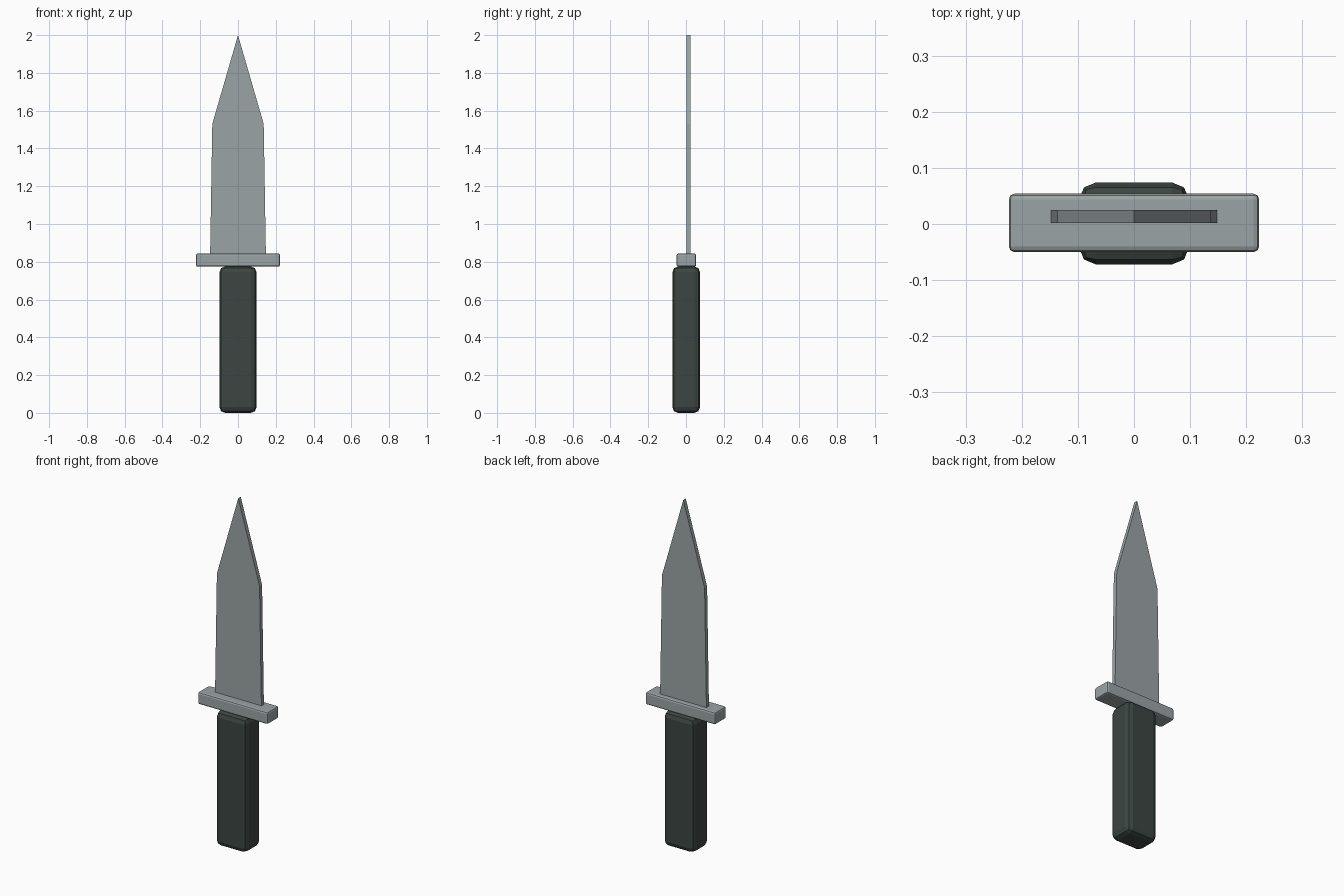
import bpy
import bmesh
from mathutils import Vector

cube = bpy.data.objects.get("Cube")
if cube:
    bpy.data.objects.remove(cube, do_unlink=True)


def material(name, colour):
    mat = bpy.data.materials.new(name)
    mat.use_nodes = True
    mat.diffuse_color = colour
    mat.node_tree.nodes["Principled BSDF"].inputs["Base Color"].default_value = colour
    return mat


def add_object(name, bm, mat):
    bmesh.ops.recalc_face_normals(bm, faces=bm.faces)
    mesh = bpy.data.meshes.new(name)
    bm.to_mesh(mesh)
    bm.free()
    mesh.materials.append(mat)
    obj = bpy.data.objects.new(name, mesh)
    bpy.context.collection.objects.link(obj)
    return obj


def rounded_box(name, size, centre, bevel, mat):
    bm = bmesh.new()
    bmesh.ops.create_cube(bm, size=1)
    bmesh.ops.scale(bm, vec=size, verts=bm.verts)
    bmesh.ops.translate(bm, vec=centre, verts=bm.verts)
    obj = add_object(name, bm, mat)
    mod = obj.modifiers.new("Rounded edges", "BEVEL")
    mod.width = bevel
    mod.segments = 2
    return obj


steel = material("steel grey", (0.33, 0.37, 0.38, 1))
grip = material("dark green grip", (0.045, 0.06, 0.053, 1))

# Grip and crossguard
rounded_box("handle", (0.196, 0.146, 0.775), (0, 0.001, 0.3875), 0.03, grip)
rounded_box("guard", (0.446, 0.104, 0.07), (0, 0.002, 0.809), 0.01, steel)

# Flat blade with a pointed outline
half = [(0.148, 0.82), (0.136, 1.53)]
outline = half + [(0, 2)] + [(-x, z) for x, z in reversed(half)]
bm = bmesh.new()
face = bm.faces.new([bm.verts.new((x, 0.002, z)) for x, z in outline])
extruded = bmesh.ops.extrude_face_region(bm, geom=[face])["geom"]
bmesh.ops.translate(bm, vec=Vector((0, 0.023, 0)),
                    verts=[v for v in extruded if isinstance(v, bmesh.types.BMVert)])
add_object("blade", bm, steel)
